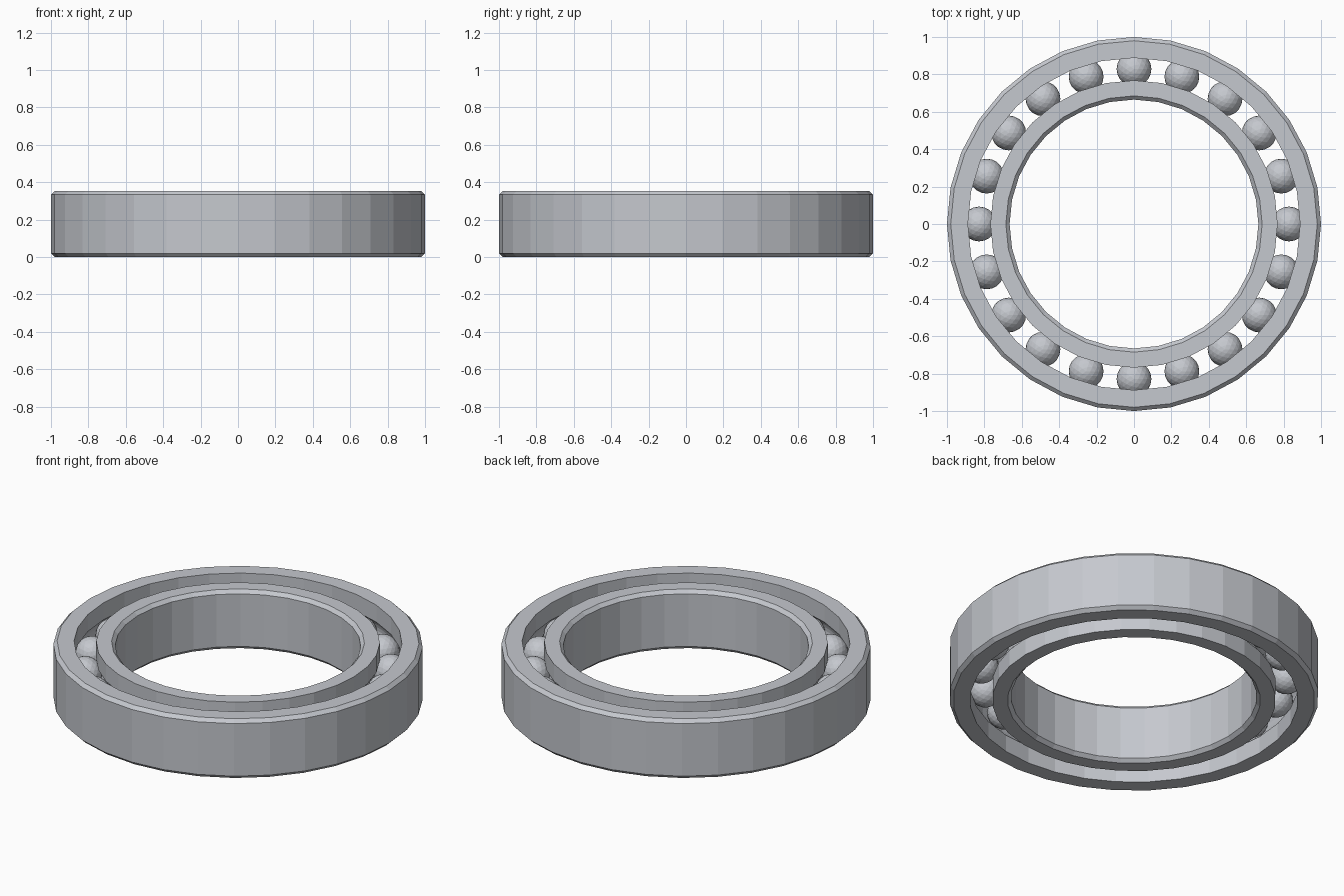
import bpy, bmesh
from math import sin, cos, pi, asin, sqrt

cube = bpy.data.objects.get("Cube")
if cube:
    bpy.data.objects.remove(cube)

HEIGHT = 0.354
MID = HEIGHT / 2
SIDES = 32
BALLS = 20
PITCH = 0.828        # radius of the circle of balls
BALL_R = 0.093
GROOVE_R = 0.096
CHAMFER = 0.02

steel = bpy.data.materials.new("steel grey")
steel.use_nodes = True
colour = (0.56, 0.58, 0.62, 1)
steel.diffuse_color = colour
bsdf = steel.node_tree.nodes["Principled BSDF"]
bsdf.inputs["Base Color"].default_value = colour


def make_object(name, bm):
    bmesh.ops.recalc_face_normals(bm, faces=bm.faces)
    mesh = bpy.data.meshes.new(name)
    bm.to_mesh(mesh)
    bm.free()
    mesh.materials.append(steel)
    obj = bpy.data.objects.new(name, mesh)
    bpy.context.collection.objects.link(obj)
    return obj


def race(name, wall, track, steps=8):
    """Chamfered ring: wall is the plain side, track the grooved side."""
    out = 1 if wall > track else -1
    profile = [(track, 0), (wall - out * CHAMFER, 0), (wall, CHAMFER),
               (wall, HEIGHT - CHAMFER), (wall - out * CHAMFER, HEIGHT), (track, HEIGHT)]
    # Rounded ball groove, from top to bottom
    half = asin(sqrt(GROOVE_R ** 2 - (track - PITCH) ** 2) / GROOVE_R)
    for i in range(steps + 1):
        a = half - 2 * half * i / steps
        profile.append((PITCH + out * GROOVE_R * cos(a), MID + GROOVE_R * sin(a)))
    # Sweep the closed profile around the axis
    bm = bmesh.new()
    rings = [[bm.verts.new((r * cos(2 * pi * s / SIDES), r * sin(2 * pi * s / SIDES), z))
              for r, z in profile] for s in range(SIDES)]
    n = len(profile)
    for s in range(SIDES):
        a, b = rings[s], rings[(s + 1) % SIDES]
        for i in range(n):
            j = (i + 1) % n
            bm.faces.new((a[i], b[i], b[j], a[j]))
    return make_object(name, bm)


race("outer_race", 1.0, 0.888)
race("inner_race", 0.665, 0.768)

# Balls share one faceted mesh
ball_mesh = None
for k in range(BALLS):
    name = f"ball_{k + 1}"
    if ball_mesh is None:
        bm = bmesh.new()
        bmesh.ops.create_icosphere(bm, subdivisions=3, radius=BALL_R)
        ball = make_object(name, bm)
        ball_mesh = ball.data
    else:
        ball = bpy.data.objects.new(name, ball_mesh)
        bpy.context.collection.objects.link(ball)
    angle = 2 * pi * k / BALLS
    ball.location = (PITCH * cos(angle), PITCH * sin(angle), MID)
